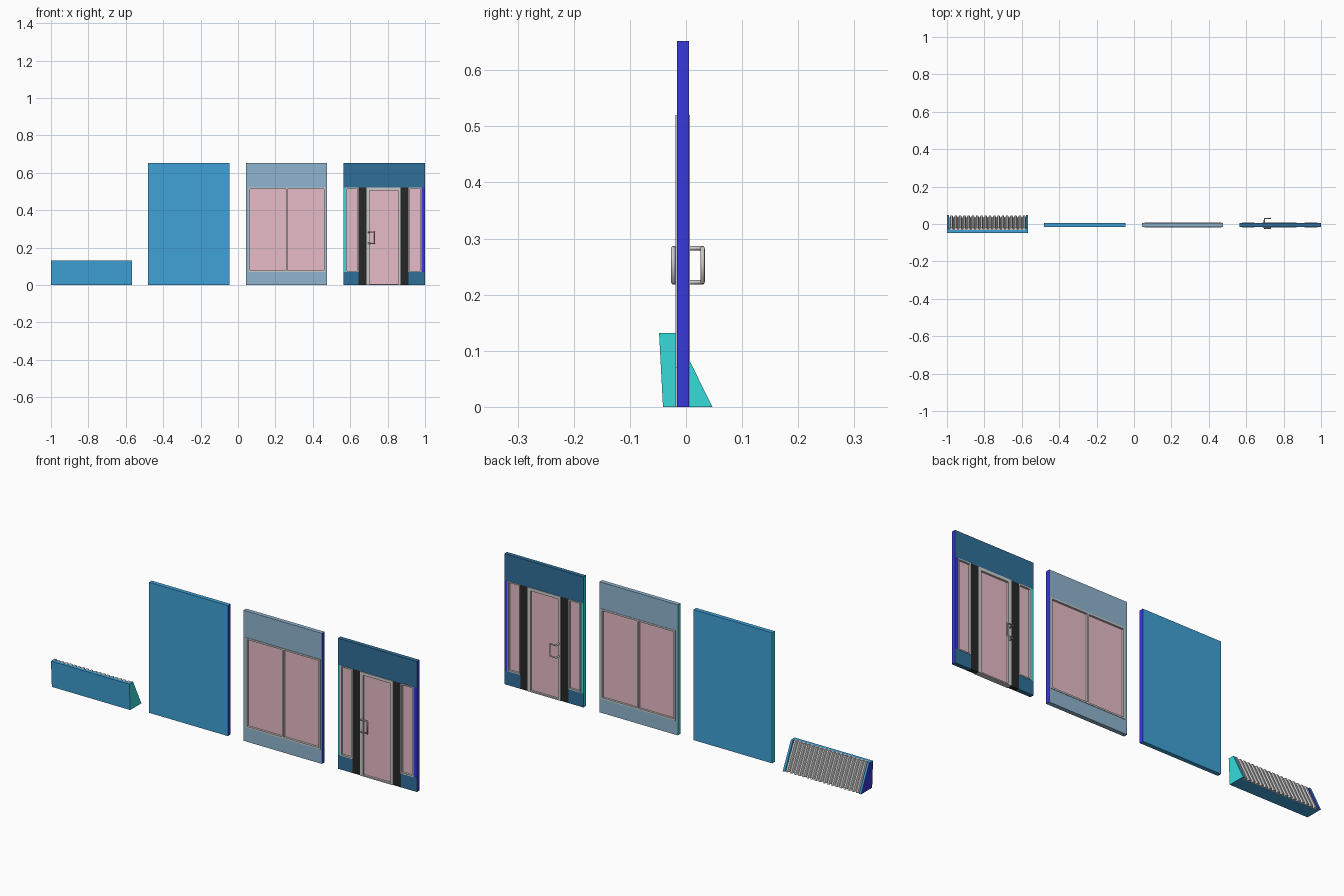
import bpy, bmesh

if "Cube" in bpy.data.objects:
    bpy.data.objects.remove(bpy.data.objects["Cube"])

Y0, Y1 = -0.016, 0.005        # wall faces
F0, F1 = -0.019, 0.007        # frame faces


def material(name, rgb):
    m = bpy.data.materials.new(name)
    m.diffuse_color = (*rgb, 1)
    m.use_nodes = True
    m.node_tree.nodes["Principled BSDF"].inputs["Base Color"].default_value = m.diffuse_color
    return m


teal = material("teal", (0.04, 0.70, 0.70))
mid = material("mid_blue", (0.05, 0.36, 0.68))
blue = material("blue", (0.04, 0.04, 0.70))
pale = material("pale_blue", (0.28, 0.46, 0.62))
deep = material("deep_blue", (0.03, 0.16, 0.32))
black = material("black", (0.02, 0.02, 0.02))
pink = material("pink", (0.80, 0.50, 0.57))


def finish(bm, name, mats=()):
    bmesh.ops.recalc_face_normals(bm, faces=bm.faces)
    me = bpy.data.meshes.new(name)
    bm.to_mesh(me)
    bm.free()
    for m in mats:
        me.materials.append(m)
    ob = bpy.data.objects.new(name, me)
    bpy.context.collection.objects.link(ob)
    return ob


def extrude(bm, points, vec, mat=0):
    f = bm.faces.new([bm.verts.new(p) for p in points])
    f.material_index = mat
    r = bmesh.ops.extrude_face_region(bm, geom=[f], use_keep_orig=True)
    bmesh.ops.translate(bm, vec=vec, verts=[v for v in r["geom"] if isinstance(v, bmesh.types.BMVert)])


def paint_ends(ob, left, right):
    for p in ob.data.polygons:
        if p.normal.x < -0.9 and p.center.x < min(v.co.x for v in ob.data.vertices) + 0.001:
            p.material_index = left
        elif p.normal.x > 0.9 and p.center.x > max(v.co.x for v in ob.data.vertices) - 0.001:
            p.material_index = right


def wall(name, xs, zs, holes, body, col_mats=None):
    """Grid of cells extruded to a slab; holes is a set of (column, row)."""
    bm = bmesh.new()
    v = [[bm.verts.new((x, Y0, z)) for z in zs] for x in xs]
    for i in range(len(xs) - 1):
        for k in range(len(zs) - 1):
            if (i, k) not in holes:
                f = bm.faces.new((v[i][k], v[i + 1][k], v[i + 1][k + 1], v[i][k + 1]))
                f.material_index = col_mats.get((i, k), 0) if col_mats else 0
    bmesh.ops.delete(bm, geom=[w for w in bm.verts if not w.link_faces], context='VERTS')
    r = bmesh.ops.extrude_face_region(bm, geom=bm.faces[:], use_keep_orig=True)
    bmesh.ops.translate(bm, vec=(0, Y1 - Y0, 0),
                        verts=[w for w in r["geom"] if isinstance(w, bmesh.types.BMVert)])
    ob = finish(bm, name, (body, teal, blue, black))
    paint_ends(ob, 1, 2)


def box(bm, x0, x1, y0, y1, z0, z1):
    extrude(bm, [(x0, y0, z0), (x1, y0, z0), (x1, y0, z1), (x0, y0, z1)], (0, y1 - y0, 0))


def framed_pane(name, x0, x1, z0, z1, t, mullion=None, bottom=None):
    """Grey frame around a thin recessed pink pane."""
    b = t if bottom is None else bottom
    bm = bmesh.new()
    outer = [(x0, z0), (x1, z0), (x1, z1), (x0, z1)]
    inner = [(x0 + t, z0 + b), (x1 - t, z0 + b), (x1 - t, z1 - t), (x0 + t, z1 - t)]
    for i in range(4):
        j = (i + 1) % 4
        extrude(bm, [(p[0], F0, p[1]) for p in (outer[i], outer[j], inner[j], inner[i])],
                (0, F1 - F0, 0))
    if mullion:
        box(bm, mullion - t / 2, mullion + t / 2, F0, F1, z0 + b, z1 - t)
    finish(bm, name + "_frame")
    bm = bmesh.new()
    box(bm, x0 + t, x1 - t, -0.008, -0.003, z0 + b, z1 - t)
    finish(bm, name + "_pane", (pink,))


# awning body with two end caps
X0, X1, CAP, D = -1.0, -0.567, 0.011, 0.015
front = [(-0.048, 0.132), (-0.041, 0)]
bm = bmesh.new()
for x, w, d in ((X0, CAP, 0), (X0 + CAP, X1 - X0 - 2 * CAP, D), (X1 - CAP, CAP, 0)):
    profile = front + [(0.047 - d, 0), (-0.018 - d, 0.132)]
    extrude(bm, [(x, y, z) for y, z in profile], (w, 0, 0))
awning = finish(bm, "awning_body", (mid, teal, blue))
for p in awning.data.polygons:
    if abs(p.normal.x) > 0.9:
        p.material_index = 2 if p.center.x < -0.8 else 1

# corrugated awning sheet
N = 18
pitch = (X1 - X0 - 2 * CAP) / N
pts = []
for i in range(N):
    x = X0 + CAP + i * pitch
    for u, d in ((0, 0.012), (0.2, 0.012), (0.4, 0.001), (0.8, 0.001)):
        pts.append((x + u * pitch, 0.047 - d, 0))
pts += [(X1 - CAP, 0.035, 0), (X1 - CAP, 0.047 - D, 0), (X0 + CAP, 0.047 - D, 0)]
bm = bmesh.new()
extrude(bm, pts, (0, -0.065, 0.132))
finish(bm, "awning_corrugated_sheet")

# plain wall
wall("plain_wall", [-0.48, -0.045], [0, 0.652], set(), mid)

# wall with a double window
wall("window_wall", [0.042, 0.055, 0.467, 0.475], [0, 0.07, 0.52, 0.652], {(1, 1)}, pale)
framed_pane("double_window", 0.055, 0.467, 0.07, 0.52, 0.008, mullion=0.261)

# wall with a door and two side windows
wall("door_wall", [0.563, 0.578, 0.645, 0.688, 0.870, 0.912, 0.982, 1.0],
     [0, 0.07, 0.52, 0.652], {(1, 1), (3, 0), (3, 1), (5, 1)}, deep,
     {(0, 1): 1, (6, 1): 2, (2, 0): 3, (2, 1): 3, (4, 0): 3, (4, 1): 3})
framed_pane("left_side_window", 0.578, 0.645, 0.07, 0.52, 0.006)
framed_pane("right_side_window", 0.912, 0.982, 0.07, 0.52, 0.006)
framed_pane("door", 0.688, 0.870, 0, 0.52, 0.015, bottom=0.006)

# door handles on both sides
for name, y in (("front_handle", -0.0225), ("back_handle", 0.0295)):
    cu = bpy.data.curves.new(name, 'CURVE')
    cu.dimensions = '3D'
    cu.bevel_depth = 0.0042
    cu.bevel_resolution = 2
    cu.use_fill_caps = True
    path = [(0.697, -0.006, 0.283), (0.697, y, 0.283), (0.731, y, 0.283),
            (0.731, y, 0.222), (0.697, y, 0.222), (0.697, -0.006, 0.222)]
    s = cu.splines.new('POLY')
    s.points.add(len(path) - 1)
    for p, c in zip(s.points, path):
        p.co = (*c, 1)
    s.use_smooth = True
    bpy.context.collection.objects.link(bpy.data.objects.new(name, cu))
